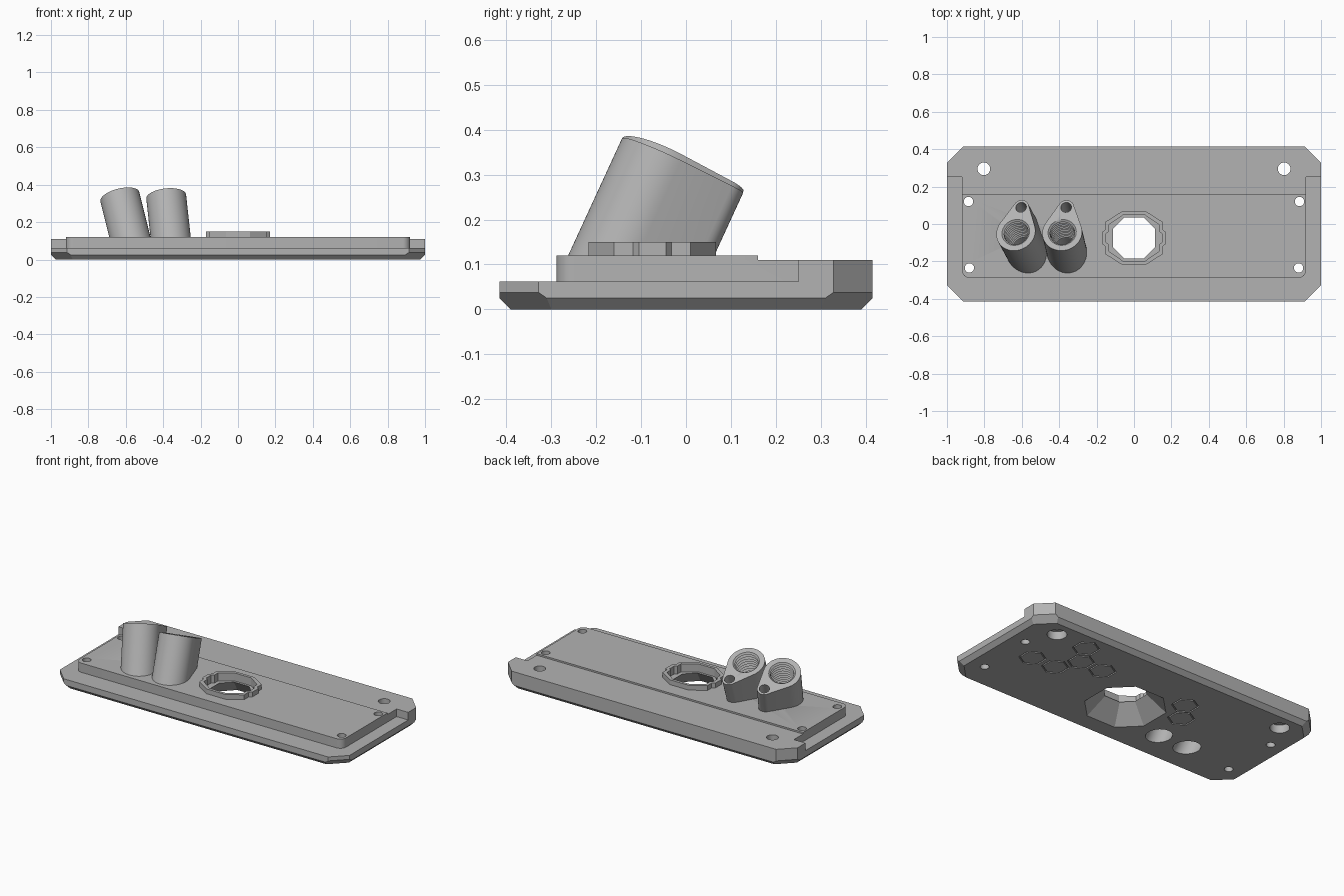
import bpy, bmesh
from math import cos, sin, pi, acos
from mathutils import Vector, Matrix

cube = bpy.data.objects.get("Cube")
if cube:
    bpy.data.objects.remove(cube)

# One flat colour
grey = bpy.data.materials.new("mid grey")
grey.use_nodes = True
grey.diffuse_color = (0.45, 0.45, 0.45, 1)
grey.node_tree.nodes["Principled BSDF"].inputs["Base Color"].default_value = grey.diffuse_color


def loft(name, rings, matrix=Matrix(), planes=()):
    """Closed solid through (outline, z) rings, trimmed by (point, normal) planes."""
    bm = bmesh.new()
    loops = [[bm.verts.new(matrix @ Vector((x, y, z))) for x, y in pts] for pts, z in rings]
    n = len(loops[0])
    for a, b in zip(loops, loops[1:]):
        for i in range(n):
            j = (i + 1) % n
            bm.faces.new((a[i], a[j], b[j], b[i]))
    bm.faces.new(loops[0])
    bm.faces.new(loops[-1])
    for co, no in planes:
        bmesh.ops.bisect_plane(bm, geom=bm.verts[:] + bm.edges[:] + bm.faces[:],
                               plane_co=co, plane_no=no, clear_outer=True)
        bmesh.ops.holes_fill(bm, edges=[e for e in bm.edges if e.is_boundary], sides=0)
    bmesh.ops.recalc_face_normals(bm, faces=bm.faces[:])
    mesh = bpy.data.meshes.new(name)
    bm.to_mesh(mesh)
    bm.free()
    mesh.materials.append(grey)
    ob = bpy.data.objects.new(name, mesh)
    bpy.context.collection.objects.link(ob)
    return ob


def arc(cx, cy, r, a0, a1, n):
    return [(cx + r * cos(a0 + (a1 - a0) * i / n), cy + r * sin(a0 + (a1 - a0) * i / n))
            for i in range(n + 1)]


def circle(cx, cy, r, n=32):
    return arc(cx, cy, r, 0, 2 * pi, n)[:-1]


def mirror4(quarter, cy=0.0, s=1.0):
    """Full outline from its first-quadrant points, counterclockwise."""
    half = quarter + [(-x, y) for x, y in reversed(quarter)]
    full = half + [(-x, -y) for x, y in half]
    return [(x * s, y * s + cy) for x, y in full]


def carve(ob, cutters):
    for c in cutters:
        mod = ob.modifiers.new("cut", 'BOOLEAN')
        mod.operation, mod.solver, mod.object = 'DIFFERENCE', 'EXACT', c
    bpy.context.view_layer.update()
    dg = bpy.context.evaluated_depsgraph_get()
    mesh = bpy.data.meshes.new_from_object(ob.evaluated_get(dg))
    ob.modifiers.clear()
    ob.data = mesh


def box(name, x0, x1, y0, y1, z0, z1):
    return loft(name, [([(x0, y0), (x1, y0), (x1, y1), (x0, y1)], z) for z in (z0, z1)])


# Chamfers around the bottom edge of the plate
W, D, C, TOP = 1.0, 0.415, 0.087, 0.12
chamfers = []
for nx, ny, dist, h in [(1, 0, W, 0.025), (0, 1, D, 0.025), (1, 1, (W + D - C) / 2 ** 0.5, 0.038)]:
    for sx in ((1, -1) if nx else (1,)):
        for sy in ((1, -1) if ny else (1,)):
            n = Vector((nx * sx, ny * sy, 0)).normalized()
            chamfers.append((n * dist + Vector((0, 0, h)), n - Vector((0, 0, 1))))

# Base plate
plate = loft("base_plate", [(mirror4([(W, D - C), (W - C, D)]), z) for z in (0, TOP)], planes=chamfers)

cutters = []
# Lower rim around the raised panel, and slightly lower rear strip
R = 0.04
left = arc(-0.92 + R, -0.288 + R, R, pi, 1.5 * pi, 8)
right = arc(0.92 - R, -0.288 + R, R, -pi / 2, 0, 8)
rim = [(-1.1, 0.25), (-0.92, 0.25)] + left + right + [(0.92, 0.25), (1.1, 0.25), (1.1, -0.6), (-1.1, -0.6)]
cutters.append(loft("rim_cutter", [(rim, 0.0625), (rim, 0.2)]))
cutters.append(box("rear_cutter", -1.2, 1.2, 0.16, 0.6, 0.11, 0.2))

# Mounting holes
for s in (1, -1):
    cutters.append(loft("rear_hole_cutter", [(circle(s * 0.803, 0.295, r), z) for r, z in
                        ((0.055, -0.1), (0.055, 0.05), (0.034, 0.05), (0.034, 0.2))]))
    for x, y in ((0.885, 0.12), (0.88, -0.235)):
        cutters.append(loft("corner_hole_cutter", [(circle(s * x, y, 0.025), z) for z in (-0.1, 0.2)]))

# Flared window and the shallow pocket inside its collar
CY = -0.075
opening = [(0.112, 0.05), (0.052, 0.11)]
collar_out = [(0.172, 0.03), (0.155, 0.043), (0.155, 0.085), (0.065, 0.142)]
collar_in = [(0.15, 0.022), (0.135, 0.035), (0.135, 0.07), (0.057, 0.124)]
cutters.append(loft("window_cutter", [(mirror4(opening, CY, s), z) for s, z in
                    ((1.95, -0.005), (1.0, 0.1), (1.0, 0.2))]))
pocket = loft("pocket_cutter", [(mirror4(collar_in, CY), z) for z in (0.1, 0.2)])
cutters.append(pocket)

collar = loft("window_collar", [(mirror4(collar_out, CY), z) for z in (0.11, 0.15)])

# Hexagonal outline grooves on the underside
for x, y in ((0.58, 0.28), (0.74, 0.01), (0.58, 0.015), (0.505, 0.148), (0.352, 0.148),
             (-0.245, 0.148), (-0.32, 0.025)):
    def hexagon(r):
        return arc(x, y, r, pi / 6, pi / 6 + 2 * pi, 6)[:-1]
    groove = loft("groove_cutter", [(hexagon(0.078), z) for z in (-0.02, 0.008)])
    core = loft("groove_core", [(hexagon(0.069), z) for z in (-0.03, 0.02)])
    carve(groove, [core])
    bpy.data.objects.remove(core)
    cutters.append(groove)

# Leaning sockets: teardrop section, threaded bore, blind screw hole in the tip
BIG, TIP, REACH = 0.107, 0.042, 0.148
a = acos((BIG - TIP) / REACH)
teardrop = arc(0, REACH, TIP, pi / 2 - a, pi / 2 + a, 12) + arc(0, 0, BIG, pi / 2 + a, 2.5 * pi - a, 36)
thread = [(circle(0, 0, 0.076 if i % 2 else 0.066), 0.01 - i * 0.01) for i in range(24)]
bore_rings = thread + [(circle(0, 0, 0.07), z) for z in (-0.235, -0.5)]

sockets, bores = [], []
for name, top, lean in (("outer_socket", (-0.632, -0.045, 0.336), -0.25),
                        ("inner_socket", (-0.384, -0.045, 0.336), -0.11)):
    az = Vector((lean, 0.46, 1)).normalized()
    ay = Vector((0.09, 1, 0))
    ay = (ay - az * ay.dot(az)).normalized()
    m = Matrix((ay.cross(az), ay, az)).transposed().to_4x4()
    m.translation = top
    socket = loft(name, [(teardrop, -0.45), (teardrop, 0)], m, [((0, 0, 0.105), (0, 0, -1))])
    bore = loft("bore_cutter", bore_rings, m)
    screw = loft("screw_cutter", [(circle(0, REACH, 0.029, 24), z) for z in (-0.12, 0.05)], m)
    carve(socket, [bore, screw])
    bpy.data.objects.remove(screw)
    sockets.append(socket)
    bores.append(bore)

carve(collar, [pocket])
carve(plate, cutters + bores)
for c in cutters + bores:
    bpy.data.objects.remove(c)

# Crisp edges, smooth round walls
for ob in [plate, collar] + sockets:
    bpy.ops.object.select_all(action='DESELECT')
    ob.select_set(True)
    bpy.context.view_layer.objects.active = ob
    bpy.ops.object.shade_smooth_by_angle(angle=pi / 7)
